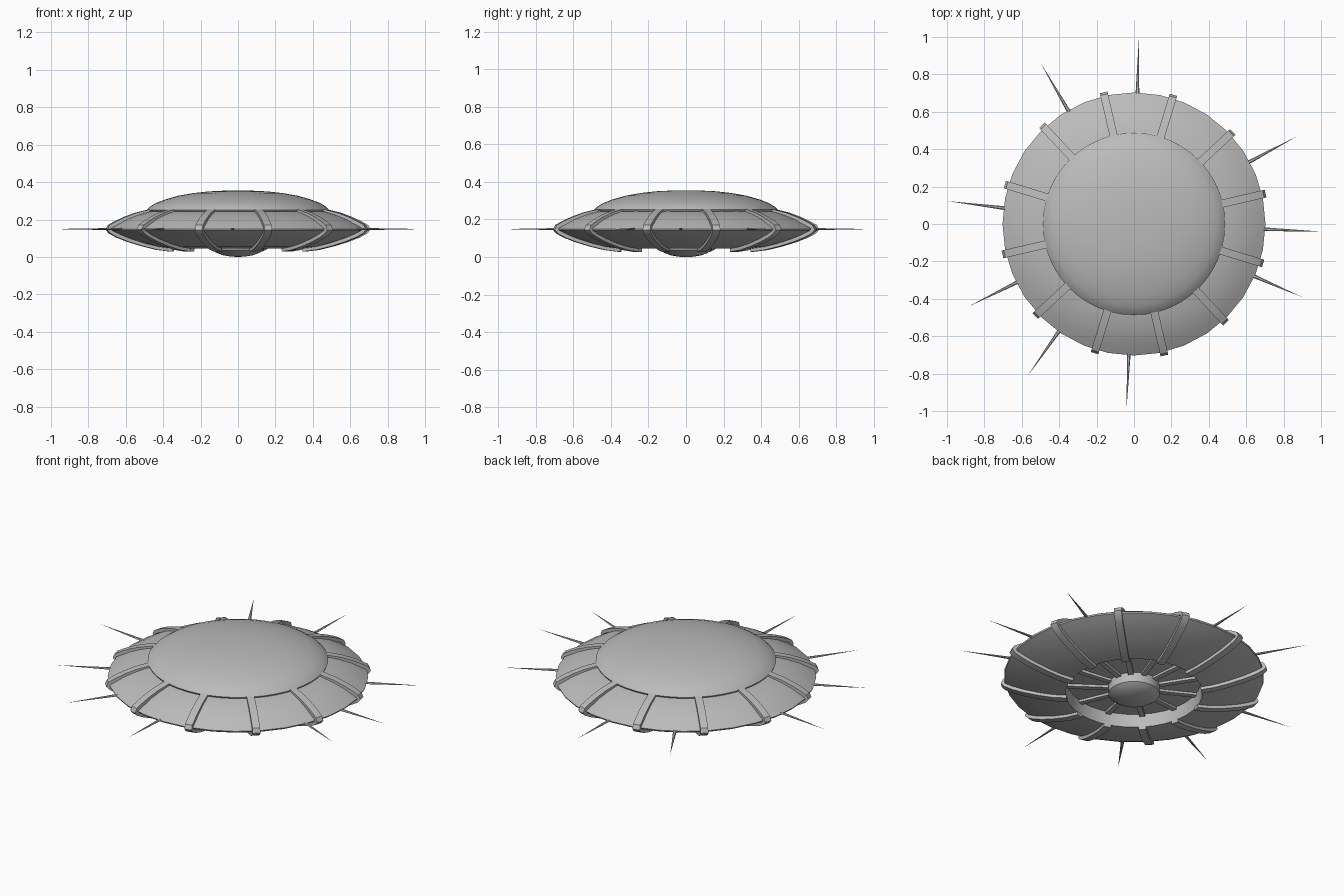
import bpy, bmesh, math
from mathutils import Matrix, Vector

cube = bpy.data.objects.get("Cube")
if cube:
    bpy.data.objects.remove(cube, do_unlink=True)

grey = bpy.data.materials.new("hull_grey")
grey.use_nodes = True
tone = (0.5, 0.5, 0.5, 1)
grey.diffuse_color = tone
grey.node_tree.nodes["Principled BSDF"].inputs["Base Color"].default_value = tone


def finish(name, bm, smooth_angle=None):
    """Turn a bmesh into a named, coloured object."""
    bmesh.ops.remove_doubles(bm, verts=bm.verts, dist=0.0001)
    bmesh.ops.recalc_face_normals(bm, faces=bm.faces)
    mesh = bpy.data.meshes.new(name)
    bm.to_mesh(mesh)
    bm.free()
    mesh.materials.append(grey)
    obj = bpy.data.objects.new(name, mesh)
    bpy.context.collection.objects.link(obj)
    if smooth_angle:
        bpy.ops.object.select_all(action="DESELECT")
        obj.select_set(True)
        bpy.context.view_layer.objects.active = obj
        bpy.ops.object.shade_smooth_by_angle(angle=math.radians(smooth_angle))
    return obj


def lathe(name, profile, steps, smooth_angle):
    """Spin an (r, z) profile around the vertical axis."""
    bm = bmesh.new()
    verts = [bm.verts.new((r, 0, z)) for r, z in profile]
    edges = [bm.edges.new(pair) for pair in zip(verts, verts[1:])]
    bmesh.ops.spin(bm, geom=verts + edges, cent=(0, 0, 0), axis=(0, 0, 1),
                   angle=math.tau, steps=steps, use_merge=True)
    return finish(name, bm, smooth_angle)


def strap(name, path, angle, width, thick):
    """Sweep a flat band along an (r, z) path in the radial plane."""
    bm = bmesh.new()
    pts = [Vector(p) for p in path]
    rings = []
    for i, p in enumerate(pts):
        along = (pts[min(i + 1, len(pts) - 1)] - pts[max(i - 1, 0)]).normalized()
        off = Vector((-along.y, along.x)) * thick / 2
        rings.append([bm.verts.new((q.x, y, q.y)) for q, y in (
            (p + off, -width / 2), (p + off, width / 2),
            (p - off, width / 2), (p - off, -width / 2))])
    for a, b in zip(rings, rings[1:]):
        for j in range(4):
            k = (j + 1) % 4
            bm.faces.new((a[j], a[k], b[k], b[j]))
    bm.faces.new(rings[0])
    bm.faces.new(rings[-1])
    bm.transform(Matrix.Rotation(angle, 4, "Z"))
    return finish(name, bm, 35)


# Saucer shell: upper slope, rim, belly, lip and recessed underside
lathe("hull", [(0.44, 0.25), (0.49, 0.243), (0.56, 0.222), (0.62, 0.198),
               (0.665, 0.173), (0.703, 0.15), (0.70, 0.142), (0.66, 0.122),
               (0.60, 0.098), (0.52, 0.073), (0.44, 0.054), (0.37, 0.045),
               (0.362, 0.12), (0.10, 0.09)], 32, 30)

# Domed top
lathe("top_dome", [(0, 0.355), (0.08, 0.354), (0.16, 0.35), (0.24, 0.341),
                   (0.32, 0.327), (0.39, 0.307), (0.44, 0.288), (0.472, 0.268),
                   (0.488, 0.252), (0.485, 0.244), (0.45, 0.238)], 48, 60)

# Round hub under the belly
lathe("belly_hub", [(0.138, 0.11), (0.138, 0.038), (0.115, 0.022),
                    (0.08, 0.009), (0.04, 0.002), (0, 0)], 32, 35)

# Twelve straps over the rim, with matching spokes in the recess
rib_path = [(0.47, 0.248), (0.56, 0.226), (0.62, 0.204), (0.67, 0.181),
            (0.704, 0.162), (0.712, 0.147), (0.698, 0.133), (0.66, 0.113),
            (0.60, 0.09), (0.52, 0.066), (0.44, 0.047), (0.365, 0.038)]
for n in range(12):
    turn = math.radians(13 + 30 * n)
    strap(f"rib_{n + 1}", rib_path, turn, 0.042, 0.02)
    strap(f"spoke_{n + 1}", [(0.12, 0.088), (0.365, 0.115)], turn, 0.03, 0.018)

# Thin spikes around the rim: direction and reach
spikes = [(88.5, 0.99), (28.3, 0.99), (-2.3, 1.0), (-23.5, 0.98), (-92.3, 0.98),
          (-125, 0.99), (-153.5, 0.99), (173, 1.007), (120.1, 1.0)]
for n, (degrees, reach) in enumerate(spikes):
    bm = bmesh.new()
    base = 0.67
    bmesh.ops.create_cone(bm, cap_ends=True, segments=6, radius1=0.011,
                          radius2=0, depth=reach - base)
    bm.transform(Matrix.Rotation(math.radians(degrees), 4, "Z")
                 @ Matrix.Translation(((reach + base) / 2, 0, 0.149))
                 @ Matrix.Diagonal((1, 1, 0.6, 1))
                 @ Matrix.Rotation(math.pi / 2, 4, "Y"))
    finish(f"spike_{n + 1}", bm)
